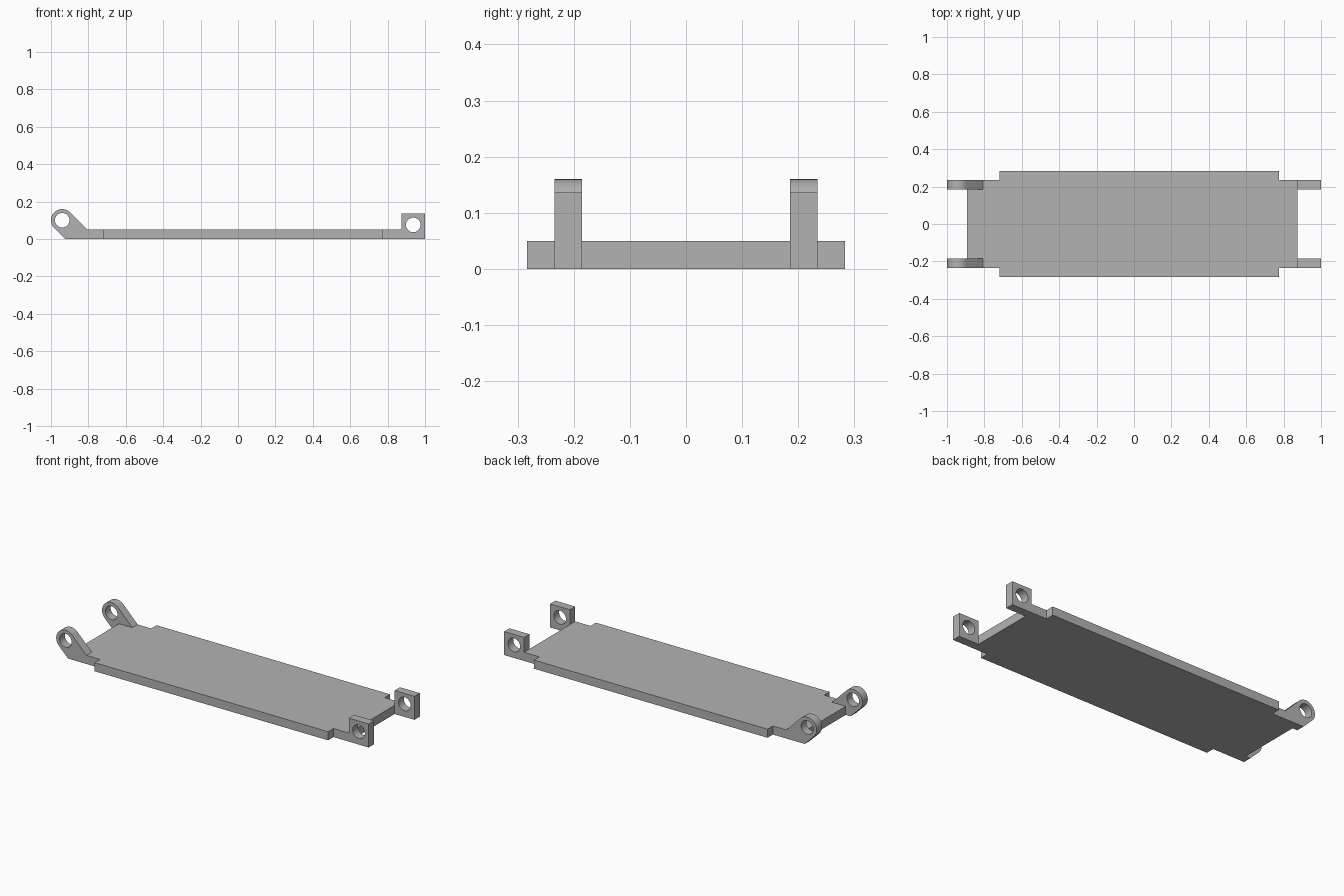
import bpy, bmesh
from math import sin, cos, pi, radians

cube = bpy.data.objects.get("Cube")
if cube:
    bpy.data.objects.remove(cube, do_unlink=True)

grey = bpy.data.materials.new("plain_grey")
grey.use_nodes = True
colour = (0.45, 0.45, 0.45, 1)
grey.diffuse_color = colour
grey.node_tree.nodes["Principled BSDF"].inputs["Base Color"].default_value = colour


def arc(cx, cz, r, start, end, steps):
    """Points on an arc, angles in degrees."""
    angles = [radians(start + (end - start) * i / steps) for i in range(steps + 1)]
    return [(cx + r * cos(a), cz + r * sin(a)) for a in angles]


def extruded(name, loops, depth, location, upright):
    """Filled outline with optional holes, extruded evenly about its plane."""
    curve = bpy.data.curves.new(name, 'CURVE')
    curve.dimensions = '2D'
    curve.fill_mode = 'BOTH'
    curve.extrude = depth / 2
    for points in loops:
        spline = curve.splines.new('POLY')
        spline.points.add(len(points) - 1)
        for p, (u, v) in zip(spline.points, points):
            p.co = (u, v, 0, 1)
        spline.use_cyclic_u = True
    obj = bpy.data.objects.new(name, curve)
    bpy.context.collection.objects.link(obj)
    obj.location = location
    if upright:
        obj.rotation_euler.x = pi / 2
    bpy.ops.object.select_all(action='DESELECT')
    obj.select_set(True)
    bpy.context.view_layer.objects.active = obj
    bpy.ops.object.convert(target='MESH')
    obj = bpy.context.object
    bm = bmesh.new()
    bm.from_mesh(obj.data)
    bmesh.ops.remove_doubles(bm, verts=bm.verts, dist=1e-5)
    bmesh.ops.recalc_face_normals(bm, faces=bm.faces)
    bm.to_mesh(obj.data)
    bm.free()
    obj.data.materials.clear()
    obj.data.materials.append(grey)
    bpy.ops.object.shade_smooth_by_angle(angle=radians(30))
    return obj


THICK = 0.05
LUG_OUT, LUG_IN = 0.234, 0.185
SLOPE_X, BLOCK_X = -0.806, 0.873

# Stepped base plate, notched at the end where the rounded lugs sit
half = [(-0.893, LUG_IN), (SLOPE_X, LUG_IN), (SLOPE_X, LUG_OUT), (-0.72, LUG_OUT),
        (-0.72, 0.283), (0.775, 0.283), (0.775, LUG_OUT), (BLOCK_X, LUG_OUT)]
outline = half + [(x, -y) for x, y in reversed(half)]
extruded("base_plate", [outline], THICK, (0, 0, THICK / 2), False)

# Slanted lug with rounded eye, and square lug, each with a round hole
round_lug = arc(-0.94, 0.1, 0.06, 45, 225, 24) + [(-0.924, 0), (SLOPE_X, 0), (SLOPE_X, THICK)]
round_hole = arc(-0.94, 0.1, 0.039, 0, 350, 35)
square_lug = [(BLOCK_X, 0), (1, 0), (1, 0.136), (BLOCK_X, 0.136)]
square_hole = arc(0.937, 0.075, 0.039, 0, 350, 35)

for side, sign in (("front", -1), ("back", 1)):
    place = (0, sign * (LUG_OUT + LUG_IN) / 2, 0)
    width = LUG_OUT - LUG_IN
    extruded(side + "_round_lug", [round_lug, round_hole], width, place, True)
    extruded(side + "_square_lug", [square_lug, square_hole], width, place, True)
